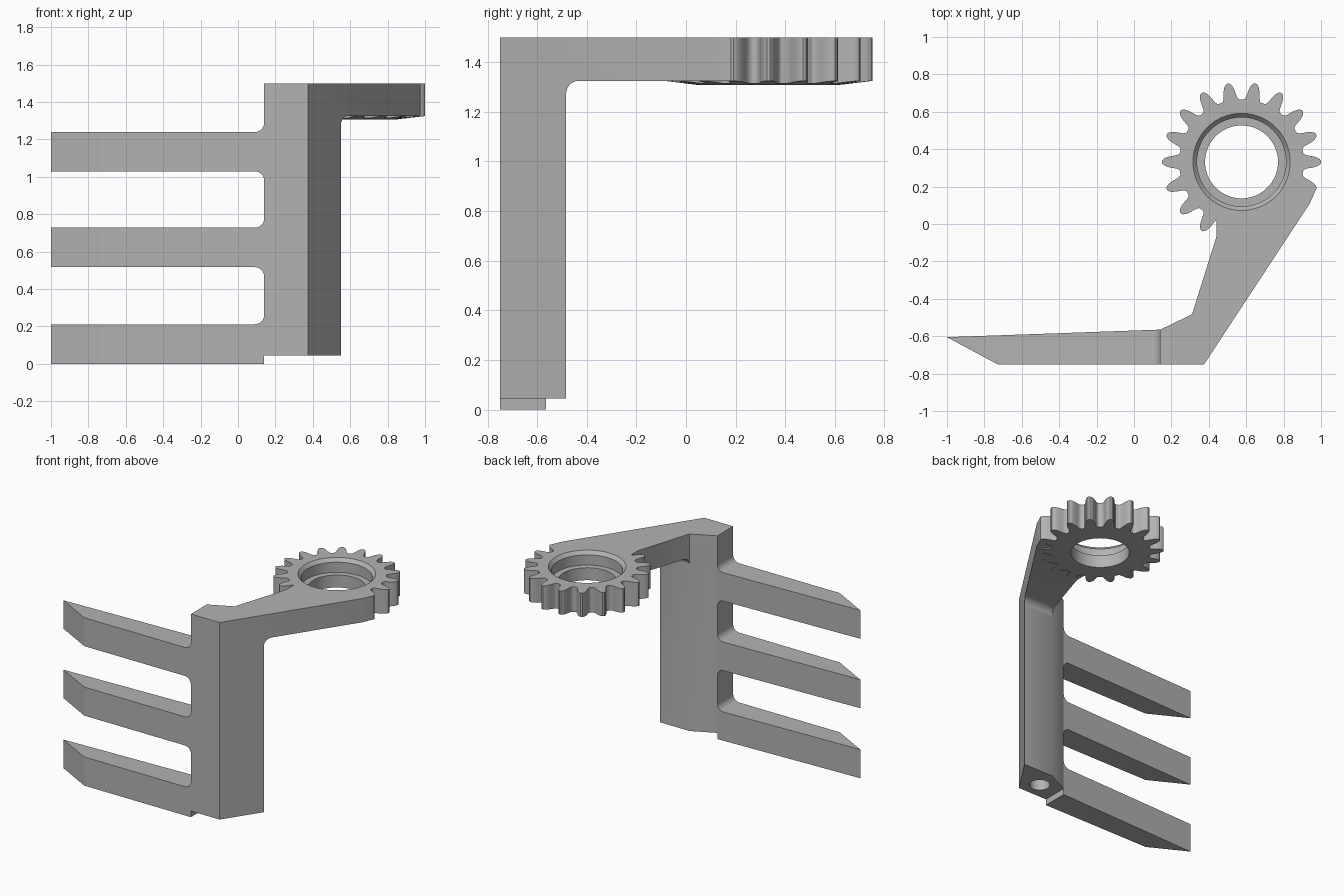
import bpy
import bmesh
from math import sin, cos, pi, radians

old = bpy.data.objects.get("Cube")
if old:
    bpy.data.objects.remove(old, do_unlink=True)

GREY = (0.45, 0.45, 0.45, 1)
grey = bpy.data.materials.new("plain grey")
grey.use_nodes = True
grey.diffuse_color = GREY
grey.node_tree.nodes["Principled BSDF"].inputs["Base Color"].default_value = GREY


def skin(name, rings):
    """Join stacked rings of points into a closed solid."""
    bm = bmesh.new()
    loops = [[bm.verts.new(p) for p in ring] for ring in rings]
    count = len(loops[0])
    for low, high in zip(loops, loops[1:]):
        for i in range(count):
            j = (i + 1) % count
            bm.faces.new((low[i], low[j], high[j], high[i]))
    bm.faces.new(loops[0])
    bm.faces.new(loops[-1])
    bmesh.ops.recalc_face_normals(bm, faces=bm.faces)
    mesh = bpy.data.meshes.new(name)
    bm.to_mesh(mesh)
    bm.free()
    mesh.materials.append(grey)
    obj = bpy.data.objects.new(name, mesh)
    bpy.context.collection.objects.link(obj)
    return obj


def prism(name, outline, axis, low, high):
    """Extrude a flat outline along one axis."""
    place = {"x": lambda a, b, h: (h, a, b),
             "y": lambda a, b, h: (a, h, b),
             "z": lambda a, b, h: (a, b, h)}[axis]
    return skin(name, [[place(a, b, h) for a, b in outline] for h in (low, high)])


def turned(name, centre, profile, steps=72):
    """Spin a radius and height profile about a vertical axis."""
    turns = [2 * pi * i / steps for i in range(steps)]
    return skin(name, [[(centre[0] + r * cos(t), centre[1] + r * sin(t), z)
                        for t in turns] for r, z in profile])


def select(obj):
    bpy.ops.object.select_all(action="DESELECT")
    obj.select_set(True)
    bpy.context.view_layer.objects.active = obj


def combine(obj, tool, operation):
    """Apply a boolean and discard the tool."""
    tool.hide_render = True
    select(obj)
    mod = obj.modifiers.new("cut", "BOOLEAN")
    mod.operation = operation
    mod.solver = "EXACT"
    mod.object = tool
    bpy.ops.object.modifier_apply(modifier=mod.name)
    bpy.data.objects.remove(tool, do_unlink=True)


def finish(obj):
    select(obj)
    bpy.ops.object.shade_smooth_by_angle(angle=radians(28))


TOP, ARM_BASE, POST_BASE, FRONT = 1.5, 1.325, 0.045, -0.75
POST_SIDE, POST_BACK, FILLET = 0.14, -0.483, 0.05
HUB = (0.575, 0.332)
quarter = [i * pi / 16 for i in range(9)]

# Upright post and arm: side profile trimmed by the plan outline
side = [(FRONT - 0.1, POST_BASE), (POST_BACK, POST_BASE)]
side += [(POST_BACK + FILLET * (1 - cos(t)), ARM_BASE - FILLET * (1 - sin(t)))
         for t in quarter]
side += [(0.6, ARM_BASE), (0.6, TOP), (FRONT - 0.1, TOP)]
plan = [(POST_SIDE, FRONT), (0.375, FRONT), (0.94, 0.11), (0.974, 0.187),
        (0.90, 0.235), HUB, (0.44, 0.03), (0.44, -0.07),
        (0.31, POST_BACK), (POST_SIDE, -0.565)]
bracket = prism("gear_bracket", side, "x", 0, 1.1)
combine(bracket, prism("plan_cutter", plan, "z", -0.2, 1.8), "INTERSECT")

# Gear ring with rounded teeth and a shallow cone underneath
TEETH = 18
flank = [(0.333, 8.3), (0.337, 7.2), (0.348, 6.0), (0.365, 5.2), (0.385, 4.4),
         (0.405, 3.3), (0.418, 2.1), (0.425, 0.8)]
tooth = [(r, -a) for r, a in flank] + [(r, a) for r, a in reversed(flank)]
outline = []
for n in range(TEETH):
    for r, a in tooth:
        t = radians(n * 360 / TEETH + a)
        outline.append((HUB[0] + r * cos(t), HUB[1] + r * sin(t)))
gear = prism("gear", outline, "z", 1.2, TOP)
cone = [(0.28, 1.308), (0.5, 1.334), (0.5, 1.7)]
combine(gear, turned("cone_cutter", HUB, cone), "INTERSECT")
combine(bracket, gear, "UNION")

# Stepped bore through the gear, and the blind hole under the post
bore = [(0.195, 1.1), (0.195, 1.4), (0.238, 1.4), (0.238, 1.475), (0.282, 1.525)]
combine(bracket, turned("bore_cutter", HUB, bore), "DIFFERENCE")
hole = [(0.068, -0.1), (0.068, 0.4)]
combine(bracket, turned("hole_cutter", (0.295, -0.63), hole, 32), "DIFFERENCE")
finish(bracket)

# Three pointed prongs with fillets where they meet the post
prong_plan = [(-1, -0.605), (-0.73, FRONT), (0.3, FRONT), (0.3, -0.559)]
for name, low, high in (("lower", 0, 0.212), ("middle", 0.517, 0.728),
                        ("upper", 1.03, 1.24)):
    flare = [(POST_SIDE - FILLET * (1 - sin(t)), FILLET * (1 - cos(t)))
             for t in quarter]
    shape = [(-1.1, high)] + [(x, high + d) for x, d in flare]
    if low > 0:
        shape += [(x, low - d) for x, d in reversed(flare)]
    else:
        shape.append((POST_SIDE, low))
    shape.append((-1.1, low))
    prong = prism(name + "_prong", shape, "y", -0.9, -0.4)
    combine(prong, prism("prong_cutter", prong_plan, "z", -0.2, 1.8), "INTERSECT")
    finish(prong)
